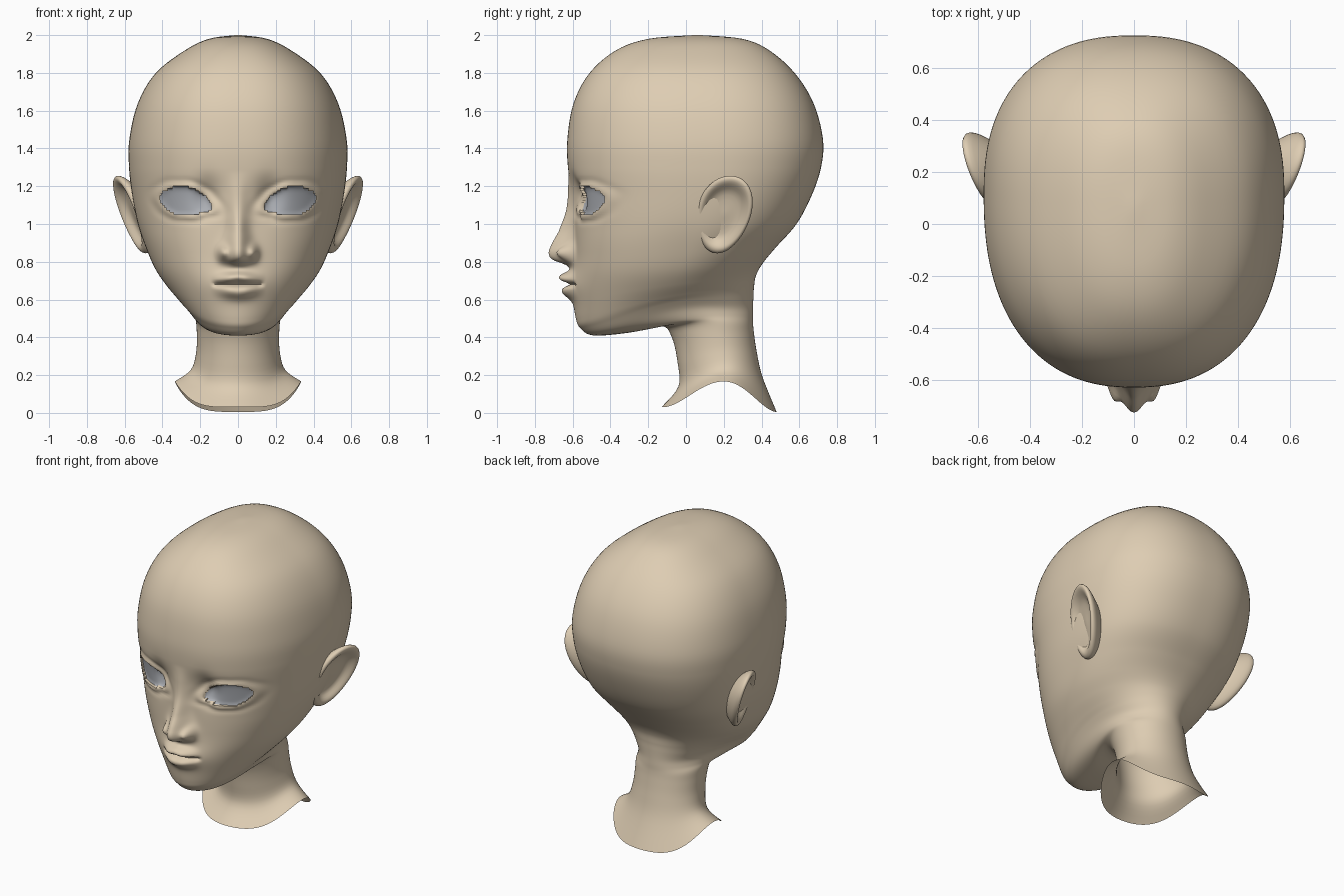
import bpy, bmesh
from math import sin, cos, pi, exp, atan2, hypot, copysign
from mathutils import Vector

if "Cube" in bpy.data.objects:
    bpy.data.objects.remove(bpy.data.objects["Cube"])


def material(name, rgb):
    m = bpy.data.materials.new(name)
    m.use_nodes = True
    m.diffuse_color = (*rgb, 1)
    m.node_tree.nodes["Principled BSDF"].inputs["Base Color"].default_value = (*rgb, 1)
    return m


skin = material("warm beige skin", (0.73, 0.61, 0.45))
grey = material("blank eye grey", (0.41, 0.425, 0.455))


def finish(bm, name, mats, angle):
    mesh = bpy.data.meshes.new(name)
    bm.to_mesh(mesh)
    bm.free()
    for m in mats:
        mesh.materials.append(m)
    ob = bpy.data.objects.new(name, mesh)
    bpy.context.collection.objects.link(ob)
    bpy.ops.object.select_all(action="DESELECT")
    ob.select_set(True)
    bpy.context.view_layer.objects.active = ob
    bpy.ops.object.shade_smooth_by_angle(angle=angle)
    return ob


def bump(d, size):
    return exp(-(d / size) ** 2)


def ease(a, b, v):
    t = min(1, max(0, (v - a) / (b - a)))
    return t * t * (3 - 2 * t)


def spline(a, b, c, d, t):
    return b + t * (c - a + t * (2 * a - 5 * b + 4 * c - d + t * (3 * (b - c) + d - a))) / 2


def lookup(points, v):
    # smooth curve through (position, value) pairs in rising order
    last = len(points) - 1
    if v <= points[0][0] or v >= points[last][0]:
        return points[0][1] if v <= points[0][0] else points[last][1]
    i = max(k for k in range(last) if points[k][0] <= v)
    pick = [points[min(last, max(0, i + k))][1] for k in (-1, 0, 1, 2)]
    return spline(*pick, (v - points[i][0]) / (points[i + 1][0] - points[i][0]))


# Eye opening: almond outline around its centre, as radius by angle
EYE_X, EYE_Z = 0.28, 1.12
almond = [(.414, 1.142), (.375, 1.18), (.3, 1.195), (.22, 1.177), (.165, 1.135),
          (.142, 1.08), (.2, 1.06), (.28, 1.047), (.35, 1.062), (.395, 1.1)]
polar = sorted((atan2(z - EYE_Z, x - EYE_X), hypot(x - EYE_X, z - EYE_Z)) for x, z in almond)
polar = [(a - 2 * pi, r) for a, r in polar] + polar + [(a + 2 * pi, r) for a, r in polar]


def eye_ratio(x, z):
    dx, dz = abs(x) - EYE_X, z - EYE_Z
    return hypot(dx, dz) / lookup(polar, atan2(dz, dx))


# Nose ridge: height by z
ridge = [(.755, 0), (.785, .04), (.81, .112), (.84, .136), (.88, .127), (.96, .085),
         (1.07, .042), (1.18, .02), (1.28, 0)]


def features(x, z):
    # forward relief of the face at a point
    a = abs(x)
    f = lookup(ridge, z) * bump(x, 0.05 + 0.018 * ease(1.0, 0.84, z))
    f += 0.058 * bump(a - 0.08, 0.027) * bump(z - 0.848, 0.036)         # nostril wings
    f -= 0.042 * bump(a - 0.165, 0.065) * bump(z - 1.145, 0.09)         # inner eye hollow
    f += 0.035 * bump(x, 0.15) * bump(z - 0.68, 0.075)                  # muzzle
    width = ease(0.15, 0.03, a)
    f += 0.05 * width * bump(z - 0.722 + 0.12 * a, 0.027)               # upper lip
    f += 0.034 * width * bump(z - 0.637 - 0.12 * a, 0.034)              # lower lip
    f -= 0.032 * ease(0.15, 0.1, a) * bump(z - 0.681, 0.012)            # mouth line
    if abs(a - EYE_X) < 0.3 and abs(z - EYE_Z) < 0.25:
        gap = (eye_ratio(x, z) - 1) * 0.1
        f += 0.009 * bump(gap - 0.01, 0.018) - 0.005 * bump(gap - 0.045, 0.02)   # lids
    return f


# Head and neck sections: front y, front z, back y, back z, half width, side lift
sections = [
    (.04, 2, .08, 2, .015, 0), (-.2, 1.98, .3, 1.98, .155, 0),
    (-.37, 1.92, .44, 1.92, .28, 0), (-.51, 1.8, .575, 1.8, .435, 0),
    (-.595, 1.64, .675, 1.64, .53, 0), (-.628, 1.45, .725, 1.45, .575, 0),
    (-.625, 1.3, .715, 1.3, .577, 0), (-.6, 1.15, .665, 1.15, .56, 0),
    (-.59, 1, .585, 1, .53, 0), (-.59, .85, .475, .875, .483, 0),
    (-.597, .72, .405, .79, .435, 0), (-.595, .6, .37, .725, .378, .01),
    (-.583, .5, .36, .665, .322, .03), (-.56, .45, .357, .615, .285, .045),
    (-.49, .41, .355, .565, .25, .05), (-.3, .425, .355, .52, .23, .03),
    (-.13, .46, .355, .475, .222, .01), (-.075, .4, .36, .42, .218, 0),
    (-.045, .27, .375, .32, .222, .02), (-.04, .14, .405, .19, .25, .06),
    (-.13, .03, .48, .005, .335, .15)]

last = len(sections) - 1
rows = []
for i in range(last):
    near = [sections[min(last, max(0, i + k))] for k in (-1, 0, 1, 2)]
    steps = 12 if 6 <= i <= 12 else 5
    rows += [[spline(*col, s / steps) for col in zip(*near)] for s in range(steps)]
rows.append(sections[last])

SIDES = 216
bm = bmesh.new()
grid = []
for yf, zf, yb, zb, w, lift in rows:
    ring = []
    mid = yf + 0.55 * (yb - yf)
    for j in range(SIDES):
        p = 2 * pi * j / SIDES
        p -= 0.55 * sin(p)                     # finer spacing on the face
        s, c = sin(p), cos(p)
        n = 2.35 - (0.4 if c > 0 else 0.3) * ease(0.95, 0.5, zf)
        side = copysign(abs(s) ** (2 / n), s)
        y = mid - copysign(abs(c) ** (2 / n), c) * (mid - yf if c > 0 else yb - mid)
        x = w * side
        z = zf + (zb - zf) * (y - yf) / (yb - yf) + lift * side ** 4
        front = ease(-0.25, -0.4, y)
        if front and 0.45 < z < 1.5:
            y -= front * features(x, z)
        ring.append(bm.verts.new((x, y, z)))
    grid.append(ring)
for top, low in zip(grid, grid[1:]):
    for j in range(SIDES):
        k = (j + 1) % SIDES
        bm.faces.new((top[j], low[j], low[k], top[k]))
bm.faces.new(grid[0])

# Eye outlines: cut the face along short chords of the almond
angles = [a for a, r in polar if -pi <= a <= pi]
angles.append(angles[0] + 2 * pi)
angles = [a + (b - a) * t / 3 for a, b in zip(angles, angles[1:]) for t in range(3)]
for side in (1, -1):
    loop = [Vector((side * (EYE_X + lookup(polar, a) * cos(a)), 0,
                    EYE_Z + lookup(polar, a) * sin(a))) for a in angles]
    for a, b in zip(loop, loop[1:] + loop[:1]):
        middle, reach = (a + b) / 2, (b - a).length / 2 + 0.012
        near = [f for f in bm.faces if f.verts[0].co.y < -0.25
                and abs(f.verts[0].co.z - middle.z) < reach
                and abs(f.verts[0].co.x - middle.x) < reach]
        parts = set(near) | {e for f in near for e in f.edges} | {v for f in near for v in f.verts}
        bmesh.ops.bisect_plane(bm, geom=list(parts), dist=0.0004, plane_co=a,
                               plane_no=(b - a).cross(Vector((0, 1, 0))))

# Eyes: sink the almonds behind the lids
eyes = []
for f in bm.faces:
    c = f.calc_center_median()
    if c.y < -0.25 and abs(c.z - EYE_Z) < 0.15 and eye_ratio(c.x, c.z) < 1:
        eyes.append(f)
for g in bmesh.ops.extrude_face_region(bm, geom=eyes)["geom"]:
    if isinstance(g, bmesh.types.BMVert):
        g.co.y += 0.02
    elif isinstance(g, bmesh.types.BMFace):
        g.material_index = 1
bmesh.ops.delete(bm, geom=[f for f in eyes if f.is_valid], context="FACES")
finish(bm, "head_and_neck", (skin, grey), 1.2)

# Ears: rings from the hollow over the rolled rim to the back, as (scale, height)
profile = [(.02, -.02), (.4, -.026), (.6, -.022), (.72, 0), (.84, .018), (.94, .016),
           (1, 0), (.96, -.025), (.8, -.06), (.5, -.12)]


def ear(name, side):
    bm = bmesh.new()
    rings = []
    for scale, height in profile:
        ring = []
        for j in range(32):
            t = 2 * pi * j / 32
            u = 0.148 * cos(t) * (1 + 0.12 * sin(t)) + 0.035 * sin(t)
            y, z = 0.2 + u * scale, 1.05 + 0.21 * sin(t) * scale
            x = 0.565 + 0.31 * (y - 0.2) + 0.3 * (z - 1.05) + height
            ring.append(bm.verts.new((side * x, y, z)))
        rings.append(ring)
    for a, b in zip(rings, rings[1:]):
        for j in range(32):
            k = (j + 1) % 32
            bm.faces.new((a[j], b[j], b[k], a[k]))
    bm.faces.new(rings[0])
    bm.faces.new(rings[-1])
    bmesh.ops.recalc_face_normals(bm, faces=bm.faces)
    ob = finish(bm, name, (skin,), pi)
    ob.modifiers.new("smooth", "SUBSURF").levels = 1


ear("left_ear", 1)
ear("right_ear", -1)
